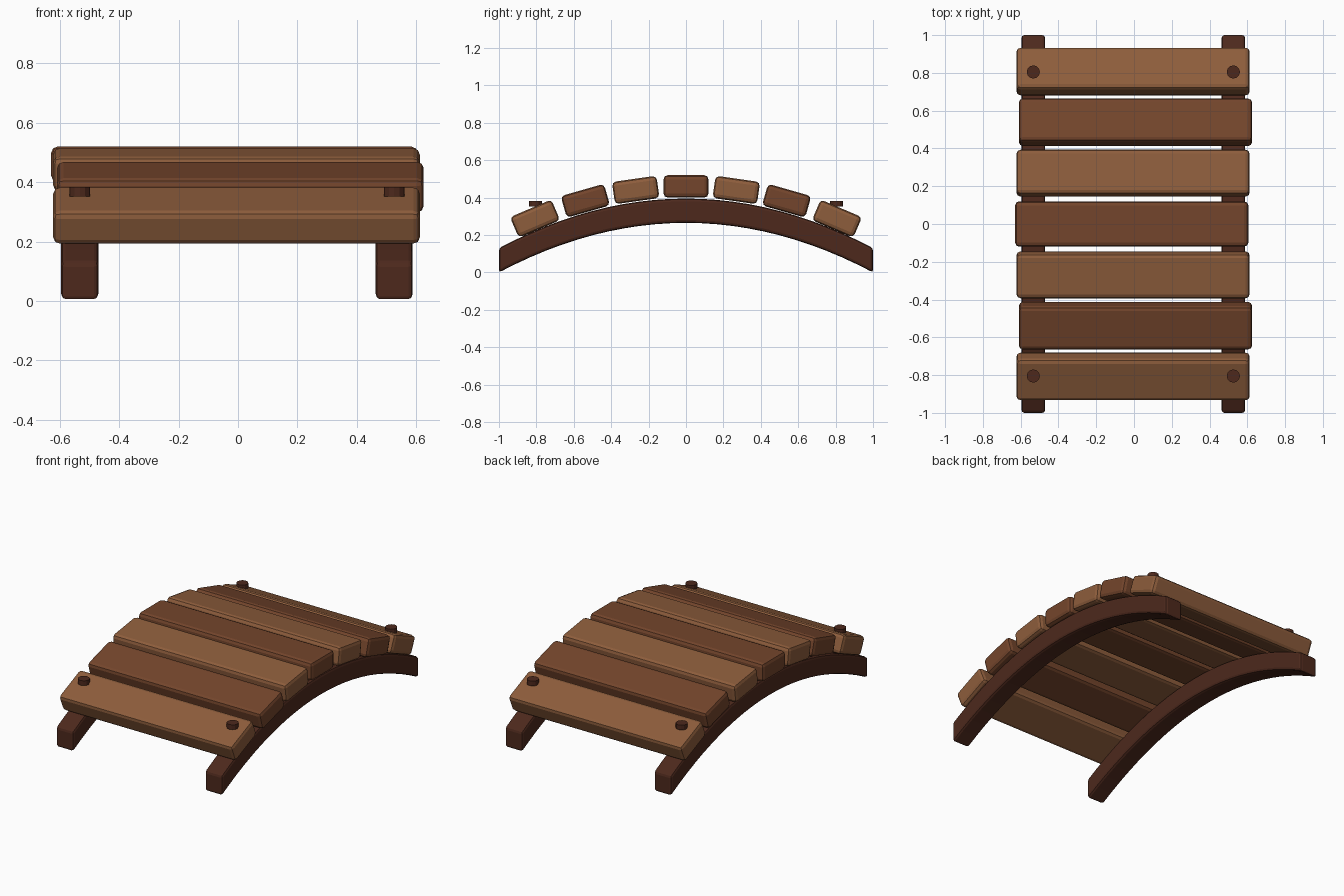
import bpy, bmesh, math
from mathutils import Matrix

if "Cube" in bpy.data.objects:
    bpy.data.objects.remove(bpy.data.objects["Cube"])


def material(name, rgb):
    m = bpy.data.materials.new(name)
    m.diffuse_color = (*rgb, 1)
    m.use_nodes = True
    m.node_tree.nodes["Principled BSDF"].inputs["Base Color"].default_value = m.diffuse_color
    return m


LIGHT = material("light_wood", (0.27, 0.11, 0.045))
MID = material("mid_wood", (0.175, 0.06, 0.025))
DARK = material("dark_wood", (0.075, 0.022, 0.012))
RISE = 0.265


def finish(name, bm, mat, bevel=0.0):
    bmesh.ops.recalc_face_normals(bm, faces=bm.faces)
    me = bpy.data.meshes.new(name)
    bm.to_mesh(me)
    bm.free()
    me.materials.append(mat)
    ob = bpy.data.objects.new(name, me)
    bpy.context.collection.objects.link(ob)
    if bevel:
        b = ob.modifiers.new("bevel", 'BEVEL')
        b.width, b.segments = bevel, 2
        b.limit_method, b.angle_limit = 'ANGLE', math.radians(35)
    return ob


# Arched beams: parabolic side profile extruded across x
def beam(name, x):
    n, h, w = 24, 0.13, 0.125
    ys = [-1 + 2 * i / n for i in range(n + 1)]
    pts = [(y, RISE * (1 - y * y)) for y in ys]
    pts += [(y, z + h) for y, z in reversed(pts)]
    bm = bmesh.new()
    a = [bm.verts.new((x - w / 2, y, z)) for y, z in pts]
    b = [bm.verts.new((x + w / 2, y, z)) for y, z in pts]
    m = n + 1
    for i in range(len(pts)):
        j = (i + 1) % len(pts)
        bm.faces.new((a[i], a[j], b[j], b[i]))
    for side in (a, b):
        for i in range(n):
            bm.faces.new((side[i], side[i + 1], side[2 * m - 2 - i], side[2 * m - 1 - i]))
    finish(name, bm, DARK, 0.015)


# Deck planks: follow the slope of the arch, slightly shifted sideways
def plank(name, x, y, mat):
    bm = bmesh.new()
    tilt = math.atan(-2 * RISE * y)
    mtx = (Matrix.Translation((x, y, 0.46 - RISE * y * y))
           @ Matrix.Rotation(tilt, 4, 'X')
           @ Matrix.Diagonal((1.235, 0.24, 0.12, 1)))
    bmesh.ops.create_cube(bm, size=1, matrix=mtx)
    finish(name, bm, mat, 0.022)


# Upright pegs on the end planks
def peg(name, x, y):
    bm = bmesh.new()
    bmesh.ops.create_cone(bm, cap_ends=True, segments=12, radius1=0.035, radius2=0.035,
                          depth=0.031, matrix=Matrix.Translation((x, y, 0.3675)))
    finish(name, bm, DARK)


for side, x in (("left", -0.533), ("right", 0.526)):
    beam(side + "_beam", x)
    for end, y in (("front", -0.805), ("back", 0.805)):
        peg(f"{end}_{side}_peg", x, y)

shifts = [-0.005, 0.008, -0.005, -0.012, -0.005, 0.008, -0.005]
for i, dx in enumerate(shifts):
    plank(f"plank_{i + 1}", dx, (i - 3) * 0.269, MID if i % 2 else LIGHT)
